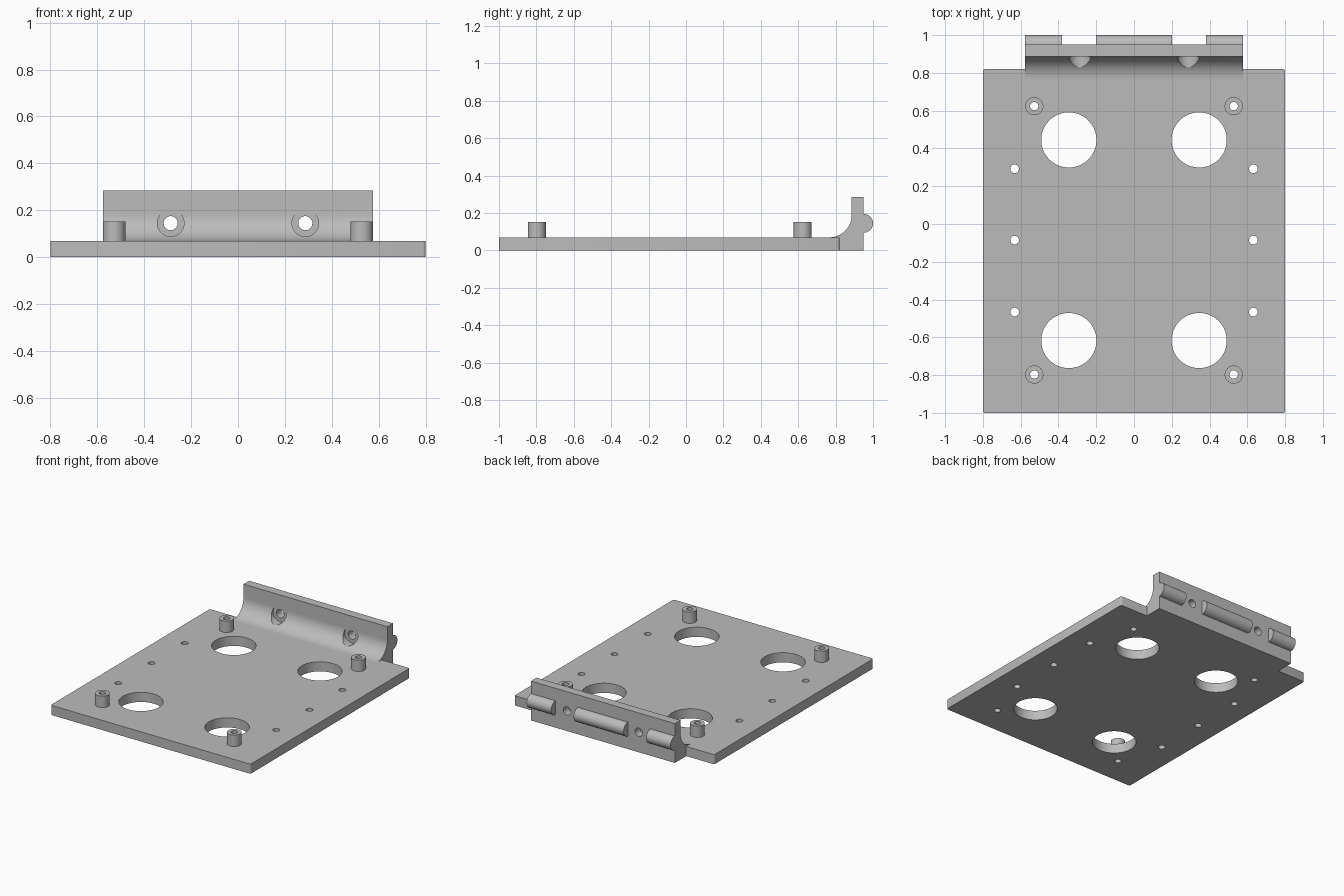
import bpy, bmesh, math
from mathutils import Matrix, Vector

cube = bpy.data.objects.get("Cube")
if cube:
    bpy.data.objects.remove(cube, do_unlink=True)

grey = bpy.data.materials.new("plain grey")
grey.use_nodes = True
COLOUR = (0.5, 0.5, 0.5, 1)
grey.diffuse_color = COLOUR
grey.node_tree.nodes["Principled BSDF"].inputs["Base Color"].default_value = COLOUR

THICK = 0.07     # plate thickness
BACK = 0.95      # rear face of the bracket
HALF = 0.576     # half width of the bracket
AXIS_Z = 0.145   # height of the screws and hinge rods


def finish(name, bm):
    bmesh.ops.recalc_face_normals(bm, faces=bm.faces)
    mesh = bpy.data.meshes.new(name)
    bm.to_mesh(mesh)
    bm.free()
    mesh.materials.append(grey)
    obj = bpy.data.objects.new(name, mesh)
    bpy.context.collection.objects.link(obj)
    return obj


def add_rod(bm, start, end, radius, sides=48):
    """Capped cylinder between two points."""
    a, b = Vector(start), Vector(end)
    turn = (b - a).to_track_quat('Z', 'Y').to_matrix().to_4x4()
    bmesh.ops.create_cone(bm, cap_ends=True, segments=sides, radius1=radius,
                          radius2=radius, depth=(b - a).length,
                          matrix=Matrix.Translation((a + b) / 2) @ turn)


def prism(name, points, direction):
    """Extrude a flat outline along a direction."""
    bm = bmesh.new()
    face = bm.faces.new([bm.verts.new(p) for p in points])
    grown = bmesh.ops.extrude_face_region(bm, geom=[face])["geom"]
    bmesh.ops.translate(bm, vec=direction,
                        verts=[g for g in grown if isinstance(g, bmesh.types.BMVert)])
    return finish(name, bm)


def shade(obj):
    bpy.ops.object.select_all(action='DESELECT')
    obj.select_set(True)
    bpy.context.view_layer.objects.active = obj
    bpy.ops.object.shade_smooth_by_angle(angle=math.radians(30))


def cut(obj, bm):
    """Subtract the rods in bm from obj."""
    cutter = finish(obj.name + "_cutter", bm)
    cutter.hide_render = True
    mod = obj.modifiers.new("holes", 'BOOLEAN')
    mod.operation, mod.solver, mod.object = 'DIFFERENCE', 'EXACT', cutter
    bpy.context.view_layer.objects.active = obj
    bpy.ops.object.modifier_apply(modifier=mod.name)
    bpy.data.objects.remove(cutter, do_unlink=True)
    shade(obj)


# Base plate with slightly rounded corners
R = 0.012
outline = []
for i, (x, y) in enumerate([(0.8, 0.82), (-0.8, 0.82), (-0.8, -1), (0.8, -1)]):
    cx, cy = x - math.copysign(R, x), y - math.copysign(R, y)
    for k in range(4):
        t = math.radians(90 * i + 30 * k)
        outline.append((cx + R * math.cos(t), cy + R * math.sin(t), 0))
plate = prism("base_plate", outline, (0, 0, THICK))

# Plate holes: large openings, side screw holes, post bores
POST_X, POST_YS = 0.528, (0.624, -0.797)
holes = bmesh.new()
for s in (-1, 1):
    spots = [(0.345, y, 0.146) for y in (0.445, -0.617)]
    spots += [(0.632, y, 0.023) for y in (0.292, -0.085, -0.466)]
    spots += [(POST_X, y, 0.022) for y in POST_YS]
    for x, y, r in spots:
        add_rod(holes, (s * x, y, -0.1), (s * x, y, 0.2), r, 64 if r > 0.1 else 32)
cut(plate, holes)

# Hollow corner posts
for s, side in ((-1, "right"), (1, "left")):
    for y, end in zip(POST_YS, ("back", "front")):
        bm = bmesh.new()
        add_rod(bm, (s * POST_X, y, THICK), (s * POST_X, y, 0.152), 0.048)
        post = finish(f"post_{end}_{side}", bm)
        bore = bmesh.new()
        add_rod(bore, (s * POST_X, y, 0), (s * POST_X, y, 0.3), 0.022, 32)
        cut(post, bore)

# Rear bracket with a concave front fillet
ARC = 0.12
profile = [(0.82, 0), (BACK, 0), (BACK, 0.285), (0.886, 0.285)]
for k in range(17):
    t = math.radians(-90 * k / 16)
    profile.append((0.766 + ARC * math.cos(t), THICK + ARC + ARC * math.sin(t)))
profile.append((0.82, THICK))
bracket = prism("rear_bracket", [(-HALF, y, z) for y, z in profile], (2 * HALF, 0, 0))

# Counterbored screw holes through the bracket
counterbores, bores = bmesh.new(), bmesh.new()
for x in (-0.287, 0.287):
    add_rod(counterbores, (x, 0.7, AXIS_Z), (x, 0.892, AXIS_Z), 0.057)
    add_rod(bores, (x, 0.7, AXIS_Z), (x, 1.1, AXIS_Z), 0.03, 32)
cut(bracket, counterbores)
cut(bracket, bores)

# Half-round ribs along the back
RIB = 0.05
for name, x0, x1 in (("rib_right", -HALF, -0.38), ("rib_middle", -0.2, 0.2),
                     ("rib_left", 0.38, HALF)):
    arc = [math.radians(-90 + 180 * k / 24) for k in range(25)]
    points = [(x0, BACK + RIB * math.cos(t), AXIS_Z + RIB * math.sin(t)) for t in arc]
    shade(prism(name, points, (x1 - x0, 0, 0)))
